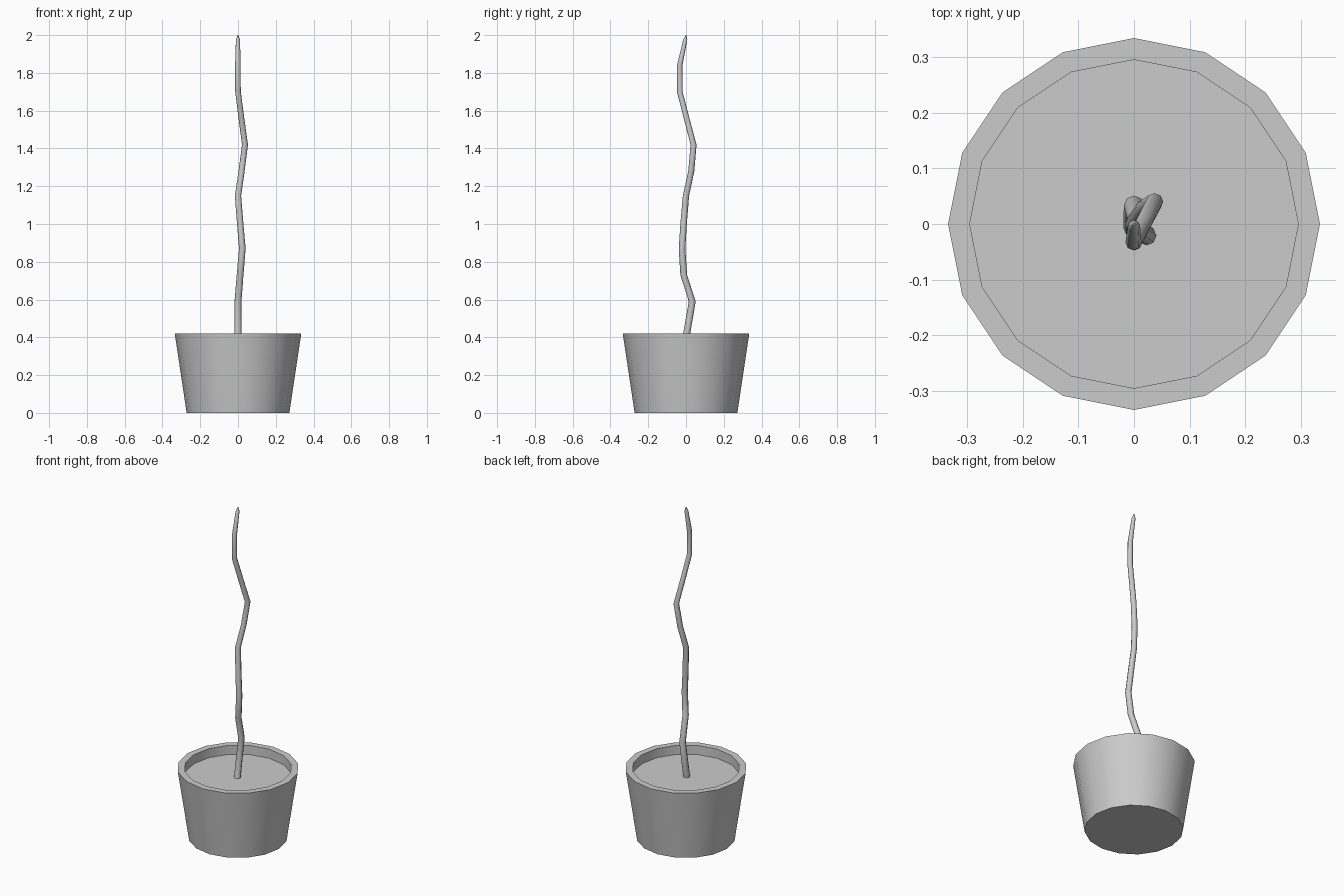
import bpy, bmesh
from math import cos, sin, pi, radians

if "Cube" in bpy.data.objects:
    bpy.data.objects.remove(bpy.data.objects["Cube"])


def loft(name, rings, sides, smooth=40):
    """Skin stacked horizontal rings (x, y, z, radius) and cap both ends."""
    bm = bmesh.new()
    loops = []
    for x, y, z, r in rings:
        loops.append([bm.verts.new((x + r * cos(2 * pi * i / sides),
                                    y + r * sin(2 * pi * i / sides), z))
                      for i in range(sides)])
    for a, b in zip(loops, loops[1:]):
        for i in range(sides):
            j = (i + 1) % sides
            bm.faces.new((a[i], a[j], b[j], b[i]))
    bm.faces.new(loops[0][::-1])
    bm.faces.new(loops[-1])
    bmesh.ops.recalc_face_normals(bm, faces=bm.faces)
    mesh = bpy.data.meshes.new(name)
    bm.to_mesh(mesh)
    bm.free()
    obj = bpy.data.objects.new(name, mesh)
    bpy.context.collection.objects.link(obj)
    bpy.ops.object.select_all(action='DESELECT')
    obj.select_set(True)
    bpy.context.view_layer.objects.active = obj
    bpy.ops.object.shade_smooth_by_angle(angle=radians(smooth))
    return obj


# Tapered pot: outer wall, flat rim, inner wall, closed by the soil surface
soil_z = 0.365
loft("pot_with_soil", [(0, 0, 0, 0.272), (0, 0, 0.42, 0.335),
                       (0, 0, 0.42, 0.296), (0, 0, soil_z, 0.296)], 16)

# Crooked stem with slight taper and a pointed tip
path = [(0, -0.006, soil_z), (0, 0.033, 0.59), (0.011, -0.012, 0.73),
        (0.023, -0.021, 0.87), (0.011, -0.012, 1.01), (0, 0, 1.15),
        (0.019, 0.028, 1.28), (0.037, 0.04, 1.42), (0.018, 0.003, 1.56),
        (0, -0.033, 1.70), (-0.001, -0.033, 1.84), (0, -0.004, 1.975)]
stem = [(x, y, z, 0.019 - 0.005 * (z - soil_z) / 1.6) for x, y, z in path[:-1]]
stem += [(*path[-1], 0.011), (0, 0, 2.0, 0.002)]
loft("stem", stem, 8, 50)
